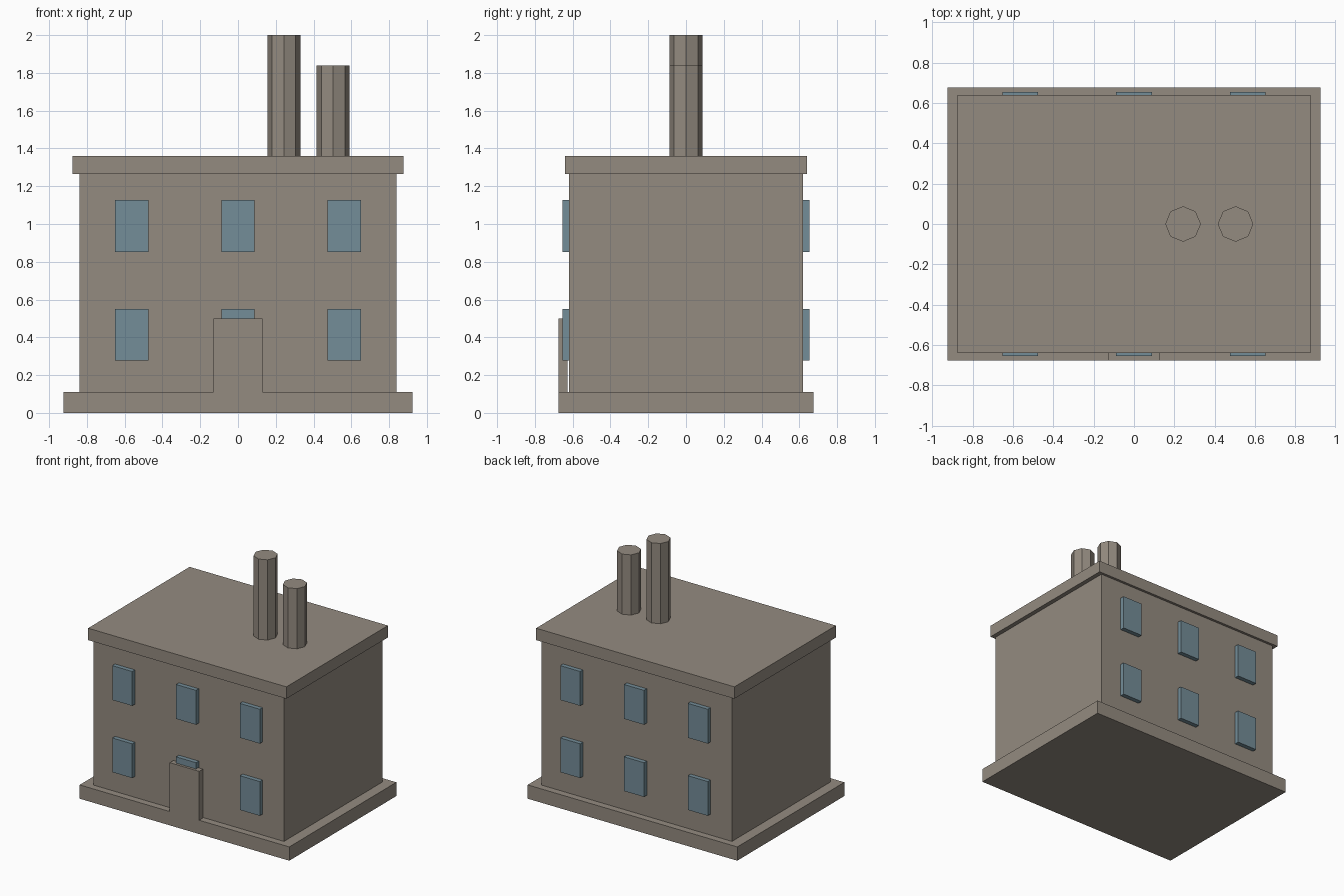
import bpy

cube = bpy.data.objects.get("Cube")
if cube:
    bpy.data.objects.remove(cube, do_unlink=True)


def make_material(name, rgb):
    mat = bpy.data.materials.new(name)
    mat.use_nodes = True
    color = (*rgb, 1.0)
    mat.diffuse_color = color
    mat.node_tree.nodes["Principled BSDF"].inputs["Base Color"].default_value = color
    return mat


stone = make_material("warm grey stone", (0.296, 0.258, 0.216))
glass = make_material("blue grey glass", (0.174, 0.266, 0.314))


def box(name, x, y, z, mat):
    """Box from (min, max) ranges on each axis."""
    ranges = (x, y, z)
    bpy.ops.mesh.primitive_cube_add(size=1, location=[(a + b) / 2 for a, b in ranges])
    obj = bpy.context.object
    obj.name = name
    obj.scale = [b - a for a, b in ranges]
    bpy.ops.object.transform_apply(location=False, rotation=False, scale=True)
    obj.data.materials.append(mat)
    return obj


def chimney(name, x, bottom, top):
    bpy.ops.mesh.primitive_cylinder_add(vertices=8, radius=0.088, depth=top - bottom,
                                        location=(x, 0, (top + bottom) / 2))
    obj = bpy.context.object
    obj.name = name
    obj.data.materials.append(stone)


# Base slab, walls and flat roof
BASE_TOP, WALL_TOP, ROOF_TOP = 0.11, 1.265, 1.36
WALL_Y = 0.62
box("base_slab", (-0.925, 0.925), (-0.675, 0.675), (0, BASE_TOP), stone)
box("walls", (-0.84, 0.84), (-WALL_Y, WALL_Y), (BASE_TOP, WALL_TOP), stone)
box("roof_slab", (-0.875, 0.875), (-0.64, 0.64), (WALL_TOP, ROOF_TOP), stone)

# Door standing just off the front wall
box("front_door", (-0.13, 0.13), (-0.675, -0.628), (BASE_TOP, 0.5), stone)

# Chimneys
chimney("tall_chimney", 0.243, ROOF_TOP, 2.0)
chimney("short_chimney", 0.503, ROOF_TOP, 1.84)

# Windows: two rows of three on the front and back
for side, y in (("front", (-0.655, -WALL_Y)), ("back", (WALL_Y, 0.655))):
    for row, z in (("lower", (0.277, 0.55)), ("upper", (0.853, 1.127))):
        for column, cx in (("right", -0.563), ("middle", 0), ("left", 0.563)):
            box(f"{side}_{row}_{column}_window", (cx - 0.088, cx + 0.088), y, z, glass)
